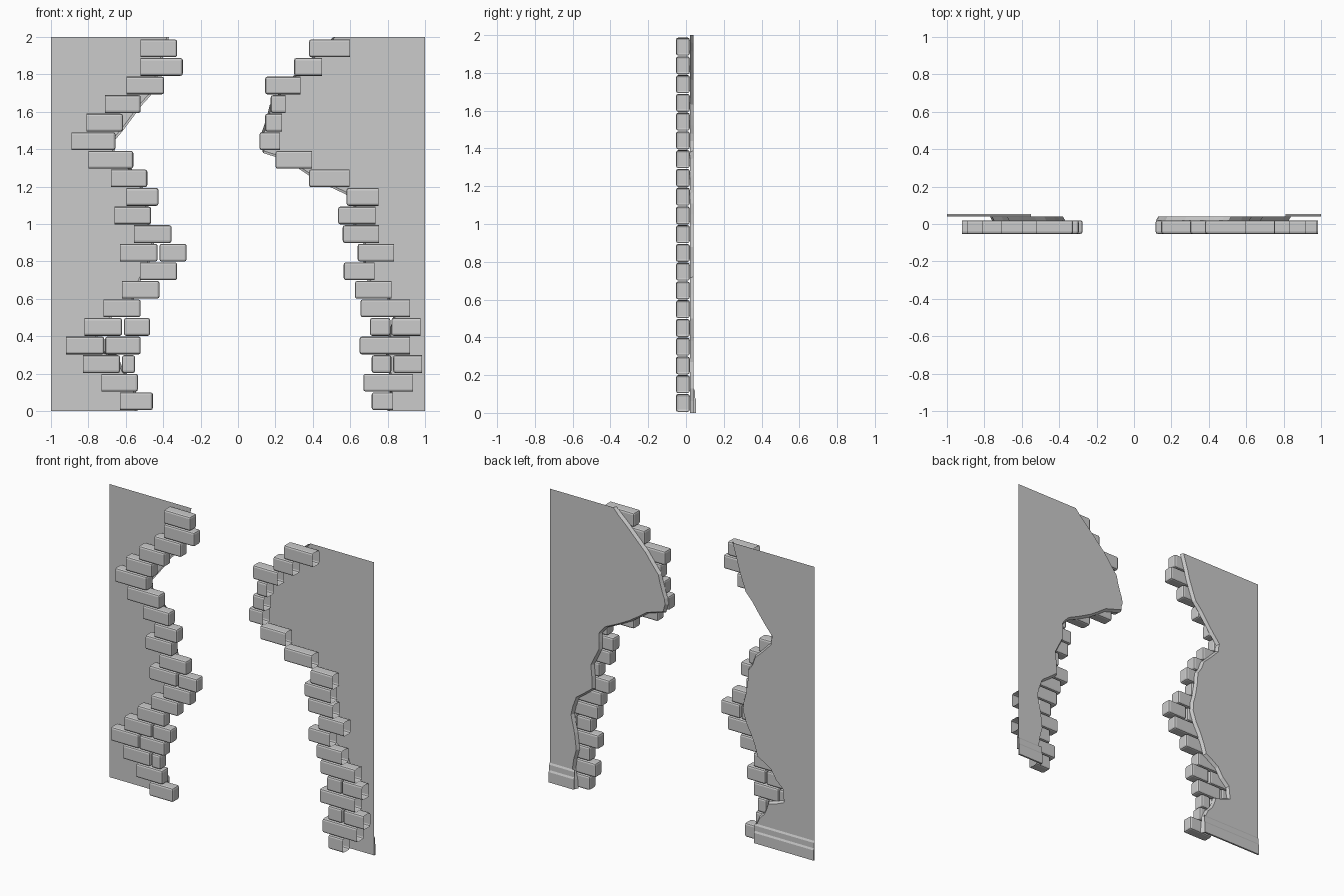
import bpy
import bmesh
import random
from mathutils import Vector

random.seed(4)
if "Cube" in bpy.data.objects:
    bpy.data.objects.remove(bpy.data.objects["Cube"])

grey = bpy.data.materials.new("wall grey")
grey.use_nodes = True
shade = (0.6, 0.6, 0.6, 1)
grey.diffuse_color = shade
grey.node_tree.nodes["Principled BSDF"].inputs["Base Color"].default_value = shade

FRONT, BRICK_BACK, SHEET = -0.053, 0.02, 0.041
COURSE, BRICK_HEIGHT, BEVEL = 0.0993, 0.095, 0.012


def finish(bm, name):
    mesh = bpy.data.meshes.new(name)
    bm.to_mesh(mesh)
    bm.free()
    mesh.materials.append(grey)
    obj = bpy.data.objects.new(name, mesh)
    bpy.context.collection.objects.link(obj)
    return obj


def add_brick(bm, x0, x1, row, open_side):
    """Bevelled brick; open_side (-1, 0, 1) is a square cut end without a face."""
    part = bmesh.new()
    bmesh.ops.create_cube(part, size=1)
    z0 = 0.005 + row * COURSE
    for v in part.verts:
        v.co = Vector((x1 if v.co.x > 0 else x0,
                       BRICK_BACK if v.co.y > 0 else FRONT,
                       z0 + (BRICK_HEIGHT if v.co.z > 0 else 0)))
    part.normal_update()
    cut = [f for f in part.faces if open_side and f.normal.x * open_side > 0.9]
    bmesh.ops.delete(part, geom=cut, context='FACES_ONLY')
    edges = [e for e in part.edges if len(e.link_faces) == 2]
    bmesh.ops.bevel(part, geom=edges, offset=BEVEL, segments=2, profile=0.5,
                    affect='EDGES', clamp_overlap=True)
    temp = bpy.data.meshes.new("brick")
    part.to_mesh(temp)
    part.free()
    bm.from_mesh(temp)
    bpy.data.meshes.remove(temp)


def build_bricks(name, rows, side):
    """Rows run bottom to top, ends in hundredths measured outward from the centre."""
    bm = bmesh.new()
    for row, ends in enumerate(rows):
        outermost = max(ends)
        for near, far in zip(ends[::2], ends[1::2]):
            x0, x1 = sorted((side * near / 100, side * far / 100))
            add_brick(bm, x0, x1, row, side if far == outermost else 0)
    finish(bm, name)


def build_plaster(name, outline, side):
    """Thin sheet with a ragged broken edge and a sloping rim toward the bricks."""
    points = [Vector((side * x / 100, z / 100)) for x, z in outline]
    ragged = []
    for a, b in zip(points, points[1:]):
        chip = Vector((random.uniform(-1, 1), random.uniform(-1, 1))) * 0.008
        ragged += [a, (a + b) / 2 + chip]
    ragged.append(points[-1])
    bm = bmesh.new()
    edge = [bm.verts.new((p.x, SHEET, p.y)) for p in ragged]
    corners = [bm.verts.new((side, SHEET, z)) for z in (0, 2)]
    sheet = bm.faces.new(edge + corners)
    # Broken rim, pushed outward along the local edge normal
    rim = []
    for i, p in enumerate(ragged):
        along = ragged[min(i + 1, len(ragged) - 1)] - ragged[max(i - 1, 0)]
        out = Vector((along.y, -along.x)).normalized() * side * 0.012
        z = min(max(p.y + out.y, 0), 2)
        if i in (0, len(ragged) - 1):
            z = p.y
        rim.append(bm.verts.new((p.x + out.x, BRICK_BACK, z)))
    for i in range(len(edge) - 1):
        bm.faces.new((edge[i + 1], edge[i], rim[i], rim[i + 1]))
    bm.normal_update()
    if sheet.normal.y < 0:
        bmesh.ops.reverse_faces(bm, faces=bm.faces[:])
    bmesh.ops.triangulate(bm, faces=[sheet])
    finish(bm, name)


def build_skirting(name, inner, side):
    """Moulded board along the foot of the sheet."""
    profile = [(SHEET, 0), (0.053, 0), (0.053, 0.07), (0.047, 0.082),
               (0.047, 0.118), (SHEET, 0.13)]
    bm = bmesh.new()
    near = [bm.verts.new((side * inner, y, z)) for y, z in profile]
    far = [bm.verts.new((side, y, z)) for y, z in profile]
    bm.faces.new(near)
    bm.faces.new(far)
    for i in range(len(profile)):
        j = (i + 1) % len(profile)
        bm.faces.new((near[i], near[j], far[j], far[i]))
    bmesh.ops.recalc_face_normals(bm, faces=bm.faces[:])
    finish(bm, name)


# Brick courses on each side of the gap
build_bricks("right_bricks", [
    (45.5, 63), (53.5, 73), (55, 62, 63, 83), (52, 71, 71.5, 92), (47, 61, 62, 82),
    (52, 72), (42, 62), (32.5, 52.5), (27.5, 42, 43, 63), (35.5, 55.5),
    (46.5, 66), (42.5, 59.5), (48.5, 68), (56, 80), (65.5, 89),
    (61.5, 81), (52, 71), (39.5, 59.5), (29.5, 52), (32.5, 52)], -1)
build_bricks("left_bricks", [
    (71.5, 83), (67, 93.5), (71.5, 82, 83, 98.5), (65, 92), (70.5, 81.5, 82, 97.5),
    (65.5, 92), (62.5, 82), (56.5, 73), (64, 83.5), (56, 75.5),
    (53.5, 73.5), (58, 75), (38, 59.5), (20, 39.5), (11.5, 22.5),
    (14.5, 23.5), (17.5, 25.5), (14.5, 33.5), (30, 45), (38, 60)], 1)

# Plaster sheets, broken edge from top to bottom
build_plaster("right_plaster", [
    (38, 200), (43, 183), (48, 169), (57, 158), (68, 144), (67, 138),
    (55, 126), (50, 116), (48, 99), (46, 87), (52, 73), (57, 59), (67, 53),
    (76, 42), (77, 33), (65, 29), (62, 21), (56, 12), (55, 0)], -1)
build_plaster("left_plaster", [
    (52, 200), (43, 191), (28, 176), (18, 163), (15, 152), (13, 144), (14, 139),
    (27, 135), (40, 126), (58, 117), (63, 111), (63, 100), (69, 88), (68, 72),
    (80, 63), (84, 50), (80, 27), (83, 13), (81, 0)], 1)

build_skirting("right_skirting", 0.55, -1)
build_skirting("left_skirting", 0.81, 1)
